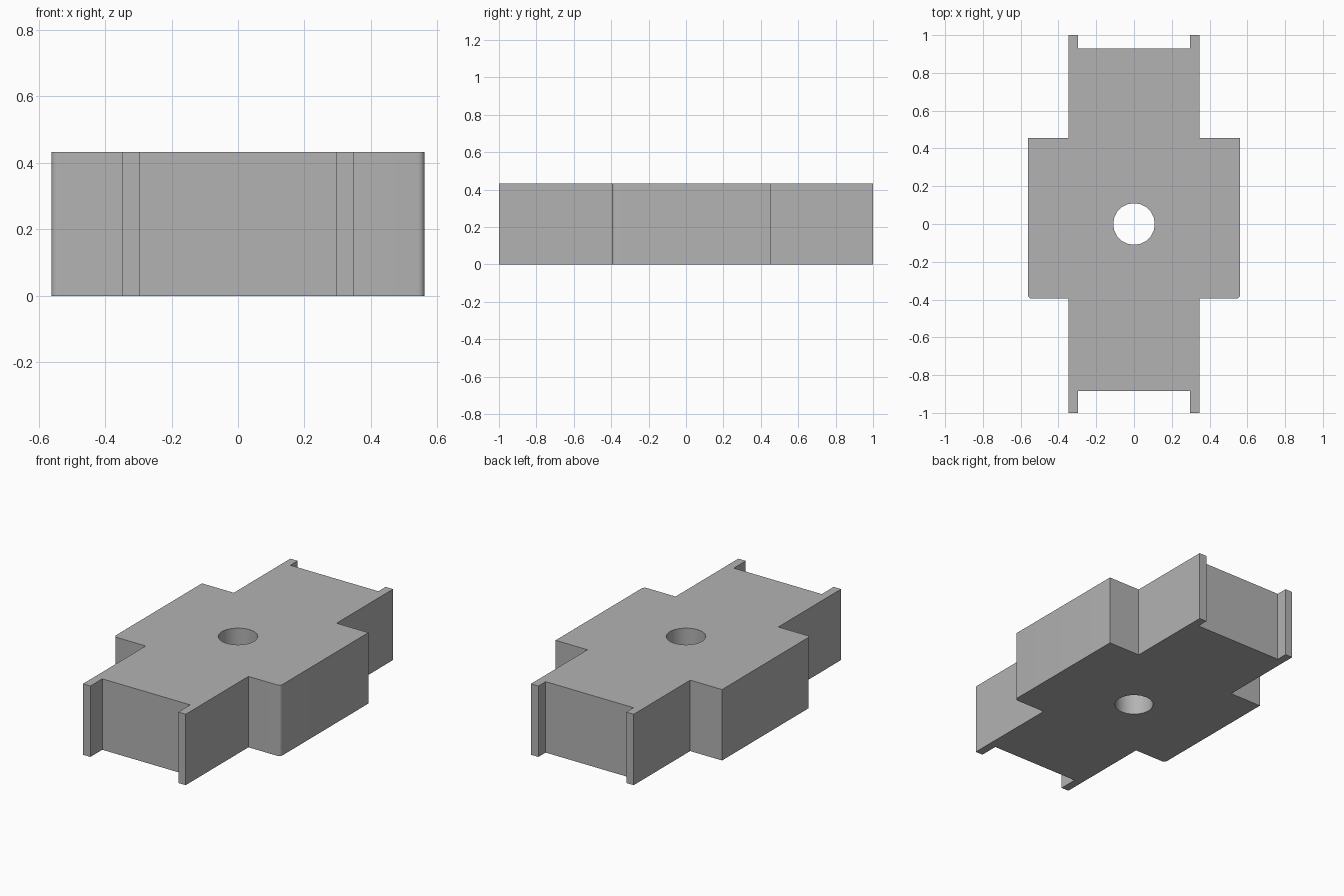
import bpy, bmesh
from math import sin, cos, pi, radians

cube = bpy.data.objects.get("Cube")
if cube:
    bpy.data.objects.remove(cube)

HEIGHT = 0.433
ARM, NOTCH, WIDE = 0.347, 0.297, 0.562
FRONT, BACK = -0.395, 0.455
FILLET, HOLE, SIDES = 0.02, 0.11, 20

# Plain grey body colour
grey = bpy.data.materials.new("plain grey")
grey.use_nodes = True
colour = (0.45, 0.45, 0.45, 1)
grey.diffuse_color = colour
grey.node_tree.nodes["Principled BSDF"].inputs["Base Color"].default_value = colour

# Right half of the outline, front to back, with a rounded front corner
corner = [(WIDE - FILLET + FILLET * sin(a), FRONT + FILLET - FILLET * cos(a))
          for a in (i * pi / 12 for i in range(7))]
half = ([(NOTCH, -0.885), (NOTCH, -1), (ARM, -1), (ARM, FRONT)] + corner +
        [(WIDE, BACK), (ARM, BACK), (ARM, 1), (NOTCH, 1), (NOTCH, 0.93)])
outline = half + [(-x, y) for x, y in reversed(half)]
hole = [(HOLE * cos(2 * pi * i / SIDES), HOLE * sin(2 * pi * i / SIDES))
        for i in range(SIDES)]

# Fill between the outline and the hole, then raise it to a solid
bm = bmesh.new()
edges = []
for loop in (outline, hole):
    verts = [bm.verts.new((x, y, 0)) for x, y in loop]
    edges += [bm.edges.new((v, verts[i - 1])) for i, v in enumerate(verts)]
bmesh.ops.triangle_fill(bm, use_beauty=True, use_dissolve=False, edges=edges)
raised = bmesh.ops.extrude_face_region(bm, geom=bm.faces[:], use_keep_orig=True)
top = [g for g in raised["geom"] if isinstance(g, bmesh.types.BMVert)]
bmesh.ops.translate(bm, verts=top, vec=(0, 0, HEIGHT))
bmesh.ops.recalc_face_normals(bm, faces=bm.faces[:])

mesh = bpy.data.meshes.new("block_body")
bm.to_mesh(mesh)
bm.free()
mesh.materials.append(grey)
body = bpy.data.objects.new("block_body", mesh)
bpy.context.collection.objects.link(body)

# Smooth the hole wall and rounded corners only
bpy.ops.object.select_all(action='DESELECT')
body.select_set(True)
bpy.context.view_layer.objects.active = body
bpy.ops.object.shade_smooth_by_angle(angle=radians(30))
